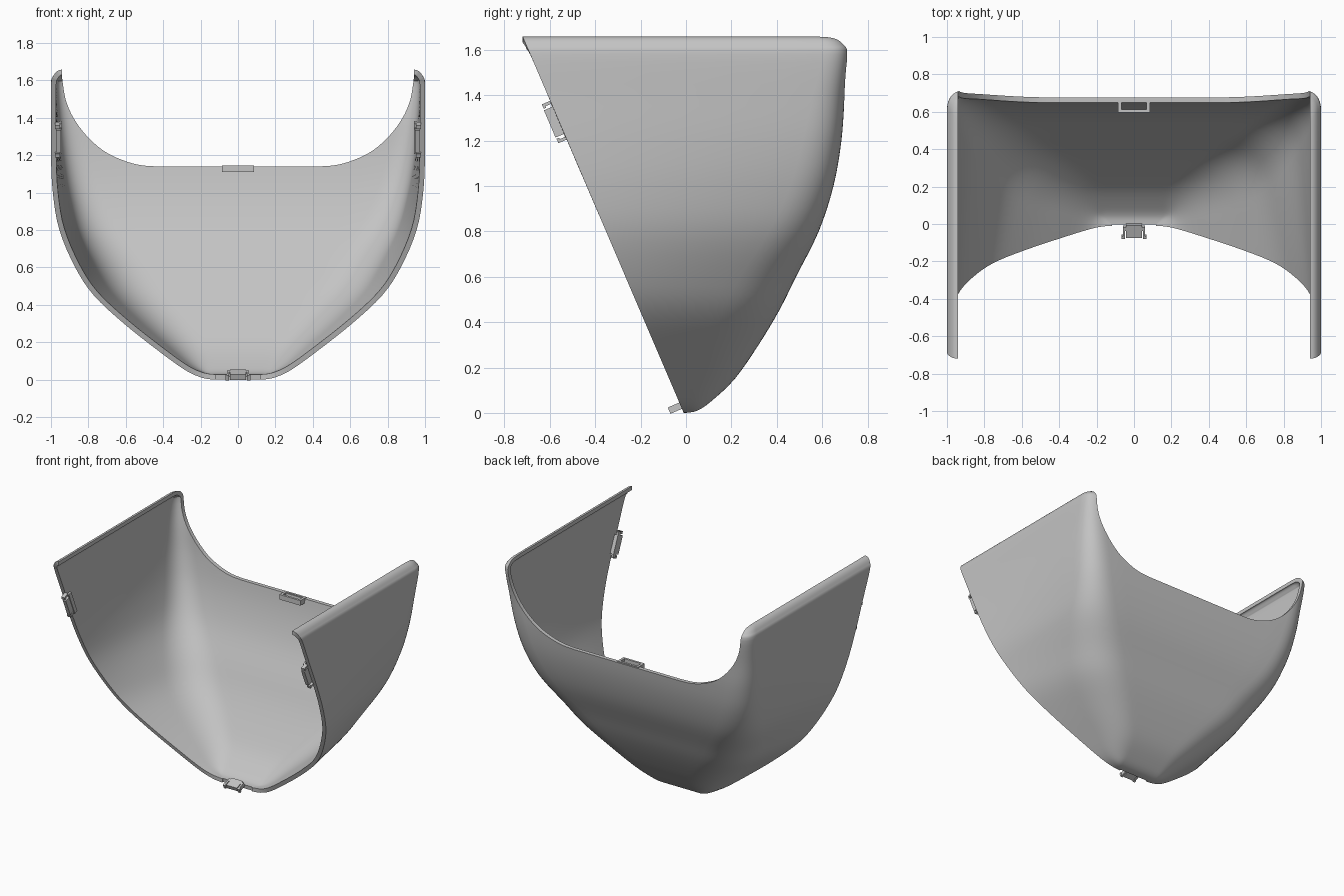
import bpy, bmesh, math
from mathutils import Matrix, Vector

cube = bpy.data.objects.get("Cube")
if cube:
    bpy.data.objects.remove(cube, do_unlink=True)

grey = bpy.data.materials.new("light_grey")
grey.use_nodes = True
grey.diffuse_color = (0.55, 0.55, 0.55, 1)
grey.node_tree.nodes["Principled BSDF"].inputs["Base Color"].default_value = (0.55, 0.55, 0.55, 1)

SLOPE = 0.428                      # lean of the open front edge
TILT = math.atan(SLOPE)


def front_y(z):
    return -0.01 - SLOPE * z


def make_object(name, bm):
    mesh = bpy.data.meshes.new(name)
    bm.to_mesh(mesh)
    bm.free()
    mesh.materials.append(grey)
    obj = bpy.data.objects.new(name, mesh)
    bpy.context.collection.objects.link(obj)
    return obj


def select(obj):
    bpy.ops.object.select_all(action='DESELECT')
    obj.select_set(True)
    bpy.context.view_layer.objects.active = obj


def spline(rows, steps):
    """Smooth in-between rows through the given key rows."""
    out = []
    for i in range(len(rows) - 1):
        a, b, c, d = (Vector(rows[min(max(i + j, 0), len(rows) - 1)]) for j in (-1, 0, 1, 2))
        for s in range(steps):
            t = s / steps
            out.append(0.5 * (2 * b + (c - a) * t + (2 * a - 5 * b + 4 * c - d) * t * t
                              + (3 * b - a - 3 * c + d) * t ** 3))
    return out + [Vector(rows[-1])]


def section(z, width, back, lean, bend):
    """U-shaped level section: side wall, rounded corner, back wall, mirrored."""
    start, corner = Vector((width, front_y(z))), Vector((width - lean, back))
    wall = corner - start
    bend = min(bend, wall.length * 0.9)
    p0 = corner - wall.normalized() * bend
    p2 = corner - Vector((bend, 0))
    half = [start.lerp(p0, i / 8) for i in range(8)]
    for i in range(13):
        t = i / 12
        half.append(p0 * (1 - t) ** 2 + corner * 2 * t * (1 - t) + p2 * t * t)
    half += [p2.lerp(Vector((0, back)), i / 6) for i in range(1, 7)]
    full = half + [Vector((-p.x, p.y)) for p in reversed(half[:-1])]
    return [(p.x, p.y, z) for p in full]


# Shell key rows: height, half width, back depth, wall lean, corner size
KEYS = [
    (0, .12, 0, 0, 0), (.01, .19, .05, .01, .03), (.05, .28, .11, .04, .09),
    (.15, .42, .215, .08, .16), (.3, .61, .32, .11, .22), (.45, .77, .41, .12, .25),
    (.6, .87, .485, .12, .25), (.8, .955, .585, .09, .22), (1, .99, .65, .06, .19),
    (1.2, 1, .685, .03, .17), (1.4, 1, .7, .01, .14), (1.58, 1, .717, 0, .11),
    (1.625, .987, .702, 0, .1), (1.652, .963, .67, 0, .09), (1.66, .93, .62, 0, .08)]

bm = bmesh.new()
grid = [[bm.verts.new(p) for p in section(*row)] for row in spline(KEYS, 4)]
for low, high in zip(grid, grid[1:]):
    for i in range(len(low) - 1):
        bm.faces.new((low[i], low[i + 1], high[i + 1], high[i]))
bmesh.ops.remove_doubles(bm, verts=bm.verts, dist=0.0004)
bmesh.ops.recalc_face_normals(bm, faces=bm.faces)
bm.normal_update()
if sum(f.normal.dot(f.calc_center_median() - Vector((0, -.2, 1))) for f in bm.faces) < 0:
    bmesh.ops.reverse_faces(bm, faces=bm.faces)
shell = make_object("shell", bm)
thick = shell.modifiers.new("thickness", 'SOLIDIFY')
thick.thickness = 0.028
thick.offset = -1

# Scooped opening in the back wall
curve = spline([(.42, 1.14), (.52, 1.147), (.62, 1.175), (.72, 1.225), (.81, 1.305),
                (.88, 1.4), (.922, 1.5), (.94, 1.61)], 4)
outline = [(p[0], p[1]) for p in curve] + [(.94, 2)]
outline += [(-x, z) for x, z in reversed(outline)]
bm = bmesh.new()
face = bm.faces.new([bm.verts.new((x, -1.5, z)) for x, z in outline])
ext = bmesh.ops.extrude_face_region(bm, geom=[face])
bmesh.ops.translate(bm, vec=(0, 3, 0), verts=[v for v in ext["geom"] if isinstance(v, bmesh.types.BMVert)])
bmesh.ops.recalc_face_normals(bm, faces=bm.faces)
cutter = make_object("opening_cutter", bm)
cutter.hide_render = True
cut = shell.modifiers.new("opening", 'BOOLEAN')
cut.operation = 'DIFFERENCE'
cut.solver = 'EXACT'
cut.object = cutter
select(shell)
for mod in list(shell.modifiers):
    bpy.ops.object.modifier_apply(modifier=mod.name)
bpy.data.objects.remove(cutter, do_unlink=True)
select(shell)
bpy.ops.object.shade_smooth_by_angle(angle=math.radians(35))


def blocks(name, origin, tilt, parts):
    """One object from several boxes given as (centre, size)."""
    bm = bmesh.new()
    frame = Matrix.Translation(origin) @ Matrix.Rotation(tilt, 4, 'X')
    for centre, size in parts:
        bmesh.ops.create_cube(bm, size=1, matrix=frame @ Matrix.Translation(centre)
                              @ Matrix.Diagonal((*size, 1)))
    return make_object(name, bm)


# Side clips on the front edges
for name, s in (("left_clip", 1), ("right_clip", -1)):
    parts = [((0, -.01, 0), (.026, .064, .13)), ((-s * .012, .012, 0), (.012, .03, .18))]
    for e in (-1, 1):
        parts.append(((s * .006, -.018, e * .086), (.026, .044, .014)))
        parts.append(((s * .006, -.034, e * .082), (.026, .012, .02)))
    blocks(name, (s * .96, front_y(1.29), 1.29), TILT, parts)

# Bottom clip
parts = [((0, -.015, .03), (.085, .07, .03))]
for e in (-1, 1):
    parts.append(((e * .054, -.03, .03), (.012, .055, .03)))
    parts.append(((e * .059, -.05, .03), (.014, .014, .03)))
parts.append(((0, 0, .03), (.12, .02, .03)))
blocks("bottom_clip", (0, front_y(0), .005), TILT, parts)

# Loop inside the back rim
parts = [((0, -.03, 0), (.17, .016, .036)), ((0, .026, 0), (.17, .016, .036))]
parts += [((e * .076, 0, 0), (.018, .06, .036)) for e in (-1, 1)]
blocks("back_loop", (0, .635, 1.128), 0, parts)
